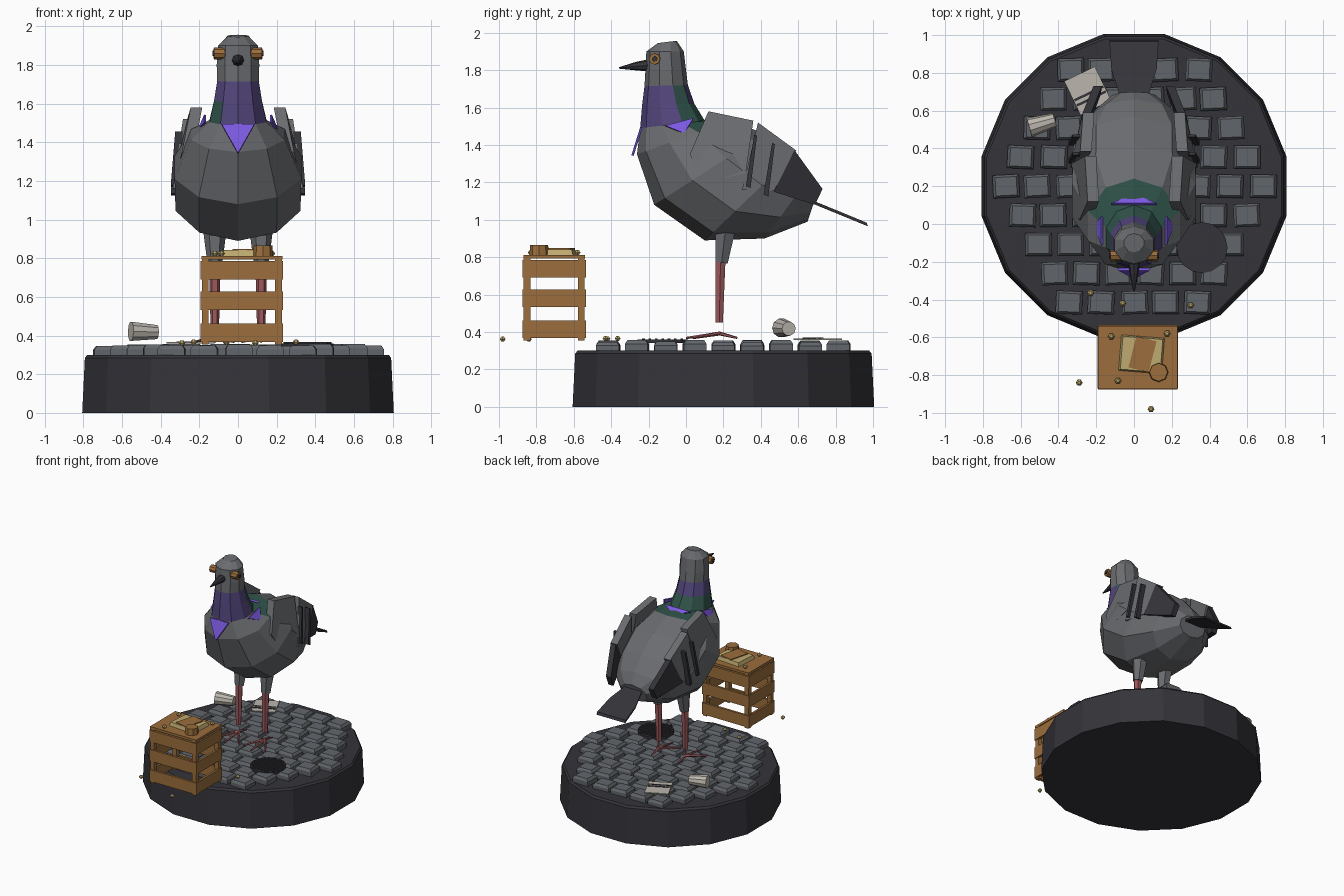
import bpy, math, random
from mathutils import Vector, Matrix

if "Cube" in bpy.data.objects:
    bpy.data.objects.remove(bpy.data.objects["Cube"])

random.seed(4)
COLOURS = {
    "feather_grey": (0.145, 0.15, 0.16), "stone_grey": (0.12, 0.13, 0.145),
    "charcoal": (0.035, 0.034, 0.042), "crate_brown": (0.33, 0.155, 0.045),
    "bread_tan": (0.52, 0.40, 0.16), "leg_red": (0.34, 0.10, 0.105),
    "neck_purple": (0.085, 0.06, 0.20), "neck_green": (0.03, 0.09, 0.07),
    "bright_violet": (0.20, 0.10, 0.75), "pale_paper": (0.50, 0.47, 0.42)}
MATS = {}
for key, c in COLOURS.items():
    MATS[key] = bpy.data.materials.new(key)
    MATS[key].diffuse_color = (*c, 1)


def build(name, lofts, *mats, rule=None, mirror=False):
    """One object made of capped lofts; each loft is a list of equal-size rings."""
    verts, faces = [], []
    for rings in lofts:
        n, o = len(rings[0]), len(verts)
        for r in rings:
            verts += [tuple(p) for p in r]
        for k in range(len(rings) - 1):
            for i in range(n):
                a, b = o + k * n + i, o + k * n + (i + 1) % n
                faces.append((a, b, b + n, a + n))
        faces.append(tuple(o + i for i in reversed(range(n))))
        faces.append(tuple(o + (len(rings) - 1) * n + i for i in range(n)))
    me = bpy.data.meshes.new(name)
    me.from_pydata(verts, [], faces)
    for m in mats:
        me.materials.append(MATS[m])
    if rule:
        for p in me.polygons:
            p.material_index = rule(p.center)
    ob = bpy.data.objects.new(name, me)
    bpy.context.collection.objects.link(ob)
    import bmesh
    bm = bmesh.new()
    bm.from_mesh(me)
    bmesh.ops.recalc_face_normals(bm, faces=bm.faces)
    bm.to_mesh(me)
    bm.free()
    if mirror:
        ob.modifiers.new("mirror", 'MIRROR')
    return ob


def box(c, s, ang=0.0, top=1.0):
    """Box loft by centre and size, turned about z, with a scaled top."""
    R, out = Matrix.Rotation(ang, 3, 'Z'), []
    for dz, k in ((-.5, 1.0), (.5, top)):
        out.append([Vector(c) + R @ Vector((sx * s[0] * k / 2, sy * s[1] * k / 2, dz * s[2]))
                    for sx, sy in ((-1, -1), (1, -1), (1, 1), (-1, 1))])
    return out


def tube(stops, n=8, phase=0.0):
    """Round loft through (point, radius) stops."""
    d = Vector(stops[-1][0]) - Vector(stops[0][0])
    q = d.to_track_quat('Z', 'Y')
    return [[Vector(p) + q @ Vector((r * math.cos(a), r * math.sin(a), 0))
             for a in (math.tau * i / n + phase for i in range(n))] for p, r in stops]


def plate(pts, offset):
    """Polygon thickened along an offset vector."""
    return [[Vector(p) for p in pts], [Vector(p) + Vector(offset) for p in pts]]


# Round plinth
half = math.pi / 16
build("plinth", [tube([((0, .2, 0), .822), ((0, .2, .285), .808), ((0, .2, .3), .795)], 16, half)],
      "charcoal")

# Cobblestones in staggered rows
stones = []
for k in range(-4, 5):
    count = 9 - abs(k)
    for i in range(count):
        x = (i - (count - 1) / 2) * .17 + random.uniform(-.006, .006)
        y, a = .2 + k * .154, random.uniform(-.06, .06)
        h = random.uniform(.345, .357)
        low = box((x, y, .31), (.14, .122, .05), a)
        high = box((x, y, h - .01), (.14, .122, .02), a, .8)
        stones.append([low[0], high[0], high[1]])
build("cobblestones", stones, "stone_grey")

# Drain cover with bars
build("drain_cover", [tube([((.36, -.125, .34), .135), ((.36, -.125, .36), .135)], 16)], "charcoal")
bars = []
for i in range(-3, 4):
    bars.append(box((.36, -.125 + i * .034, .362), (2 * math.sqrt(.125 ** 2 - (i * .034) ** 2), .014, .008)))
build("drain_bars", bars, "charcoal")

# Bird body: (front y, front z, back y, back z, half width)
PROFILE = [(-.15, 1.945, -.05, 1.957, .055), (-.212, 1.90, -.012, 1.90, .108),
           (-.217, 1.80, .0, 1.80, .116), (-.222, 1.715, .01, 1.72, .113),
           (-.235, 1.61, .045, 1.62, .13), (-.245, 1.49, .10, 1.53, .155),
           (-.262, 1.35, .24, 1.53, .255), (-.17, 1.08, .42, 1.46, .345),
           (.10, .89, .57, 1.34, .34), (.42, .90, .66, 1.23, .25), (.65, .99, .70, 1.14, .12)]


def body_ring(fy, fz, by, bz, w, n=10):
    out = []
    for i in range(n):
        a = math.tau * i / n
        c = math.cos(a) / 2
        out.append((w * math.sin(a), (fy + by) / 2 + c * (by - fy), (fz + bz) / 2 + c * (bz - fz)))
    return out


def neck_rule(c):
    if not (1.5 < c.z < 1.715) or c.y > .15:
        return 0
    low = c.z < 1.61
    return 2 if (c.y > -.07 and (low or c.x > .05)) or (low and c.x < -.08) else 1


build("body", [[body_ring(*p) for p in PROFILE]], "feather_grey", "neck_purple", "neck_green",
      rule=neck_rule)

# Violet neck feathers
build("throat_feather", [plate([(-.085, -.245, 1.495), (.085, -.245, 1.495), (0, -.292, 1.345)],
                               (0, .012, -.004))], "bright_violet")
build("side_feathers", [plate([(.165, -.11, 1.50), (.165, .04, 1.54), (.20, -.01, 1.46)], (.01, 0, .004))],
      "bright_violet", mirror=True)
build("nape_feather", [plate([(-.12, .10, 1.535), (.12, .10, 1.535), (0, .15, 1.50)], (0, .01, .01))],
      "bright_violet")

# Wings: shoulder panel, rear panel, dark tip and bars
IN = (-.06, 0, 0)
build("wing_shoulder", [plate([(.245, .12, 1.58), (.26, .36, 1.53), (.33, .32, 1.25), (.325, .10, 1.20),
                               (.29, .02, 1.35)], IN)], "feather_grey", mirror=True)
build("wing_rear", [plate([(.285, .385, 1.52), (.27, .59, 1.37), (.30, .47, 1.155), (.338, .30, 1.16)], IN)],
      "feather_grey", mirror=True)
build("wing_tip", [plate([(.275, .58, 1.372), (.215, .73, 1.165), (.22, .69, 1.08), (.30, .47, 1.15)],
                         (-.045, 0, 0))], "charcoal", mirror=True)
build("wing_bars", [plate([(.325, y + .035, 1.455 - d), (.325, y + .05, 1.45 - d), (.348, y + .015, 1.17 - d),
                           (.348, y - .01, 1.18 - d)], (-.04, 0, 0)) for y, d in ((.33, 0), (.425, .045))],
      "charcoal", mirror=True)

# Tail
build("tail", [plate([(-.07, .66, 1.11), (.07, .66, 1.11), (.12, .82, 1.045), (.13, .965, .985),
                      (-.13, .965, .985), (-.12, .82, 1.045)], (0, .008, -.02))], "charcoal")

# Beak and eyes
build("beak", [tube([((0, -.20, 1.825), .032), ((0, -.26, 1.822), .024), ((0, -.358, 1.812), .004)], 8)],
      "charcoal")
build("eye_rims", [tube([((.07, -.165, 1.86), .031), ((.125, -.168, 1.86), .03)], 8)],
      "crate_brown", mirror=True)
build("pupils", [tube([((.11, -.167, 1.86), .016), ((.132, -.168, 1.86), .014)], 8)],
      "charcoal", mirror=True)

# Legs and feet
build("thighs", [tube([((.12, .215, .98), .065), ((.12, .19, .77), .038)], 6)], "feather_grey", mirror=True)
build("shanks", [tube([((.12, .185, .80), .031), ((.12, .178, .45), .022)], 6)], "leg_red", mirror=True)
toes = [tube([((.12, .18, .392), .011), ((.12 + dx, y, .368), .006)], 5)
        for dx, y in ((-.10, .04), (0, .0), (.10, .04), (0, .275))]
build("toes", toes, "leg_red", mirror=True)

# Slatted crate
CX, CY, W, D = .02, -.705, .42, .33
slats = [box((CX, CY, .803), (W, D, .02))]
for sx in (-1, 1):
    for sy in (-1, 1):
        slats.append(box((CX + sx * (W / 2 - .02), CY + sy * (D / 2 - .02), .58), (.035, .035, .45)))
for z in (.415, .58, .738):
    for s in (-1, 1):
        slats.append(box((CX, CY + s * (D / 2 - .004), z), (W, .018, .095)))
        slats.append(box((CX + s * (W / 2 - .006), CY, z), (.018, D, .095)))
build("crate", slats, "crate_brown")

# Bread on the crate
build("bread_slice", [box((.04, -.69, .827), (.23, .19, .03), -.08, .92)], "bread_tan")
build("bread_crust", [box((.045, -.69, .845), (.11, .17, .008), -.25)], "crate_brown")
build("bread_heel", [tube([((.13, -.785, .81), .052), ((.13, -.785, .865), .048)], 8)], "crate_brown")

# Crumbs
spots = [(-.29, -.84, .362), (.09, -.98, .362), (-.23, -.365, .366), (.30, -.43, .366),
         (-.12, -.595, .825), (.175, -.58, .825), (-.085, -.83, .825), (-.06, -.42, .364)]
build("crumbs", [tube([((x, y, z - .013), .008), ((x, y, z), .018), ((x, y, z + .013), .008)], 6)
                 for x, y, z in spots], "bread_tan")

# Paper cup on its side
build("paper_cup", [tube([((-.555, .51, .422), .052), ((-.42, .55, .418), .038)], 10)], "pale_paper")

# Torn paper sheet with dark print lines
build("paper_sheet", [box((-.245, .705, .362), (.18, .20, .008), .45)], "pale_paper")
R = Matrix.Rotation(.45, 3, 'Z')
build("print_lines", [box(Vector((-.245, .705, .367)) + R @ Vector((0, d, 0)), (.17, .013, .005), .45)
                      for d in (-.045, -.015)], "charcoal")

for m in bpy.data.materials:
    if m.users and not m.is_grease_pencil:
        m.use_nodes = True
        m.node_tree.nodes["Principled BSDF"].inputs["Base Color"].default_value = m.diffuse_color
